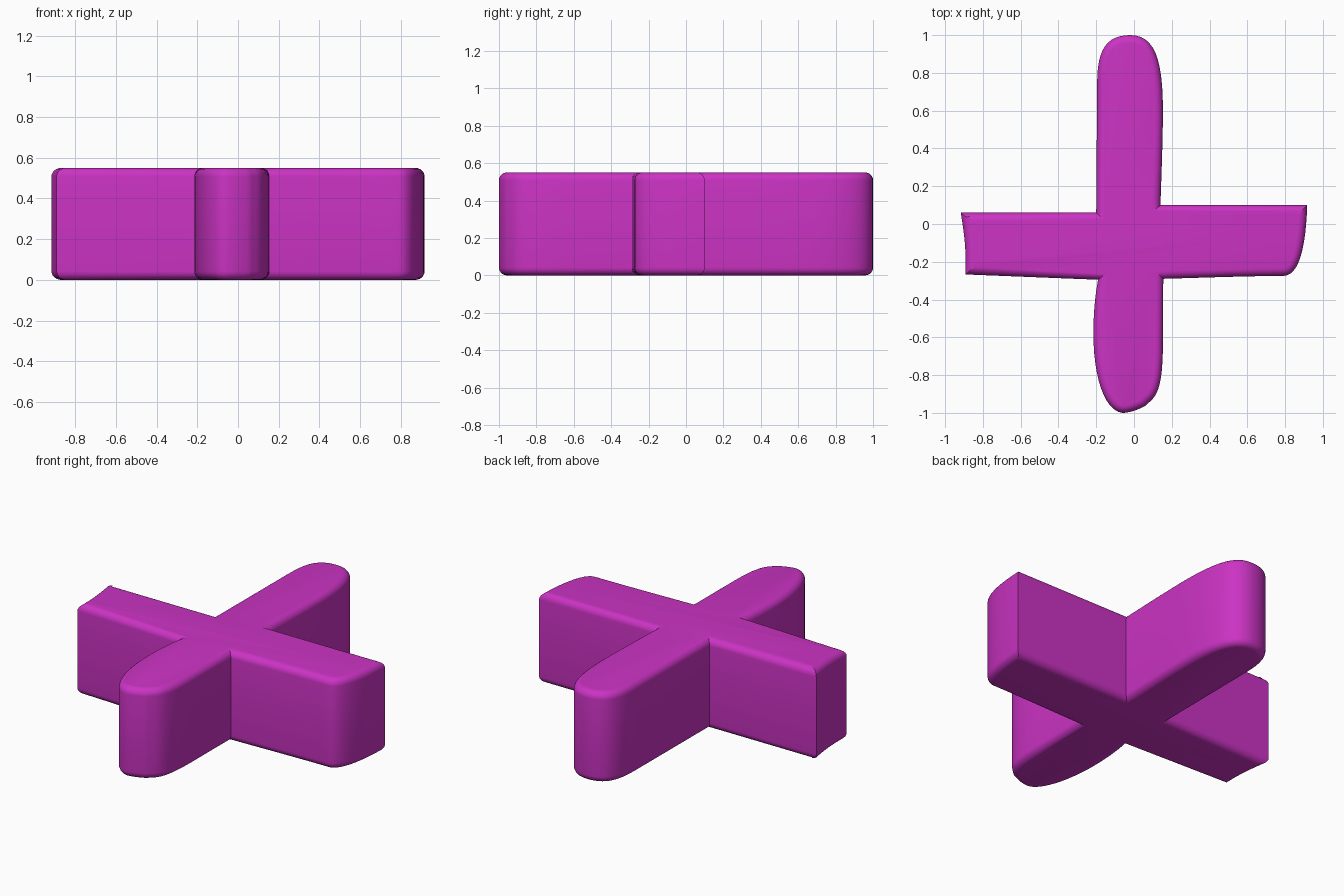
import bpy, bmesh, math
from mathutils import Vector
from mathutils.geometry import interpolate_bezier

if "Cube" in bpy.data.objects:
    bpy.data.objects.remove(bpy.data.objects["Cube"])

HEIGHT, BEVEL, STEPS = 0.55, 0.042, 6

# Outline, clockwise: point, then either a straight line or two bezier handles to the next point
outline = [
    ((-0.20, 0.06), None),                             # upper arm, left side
    ((-0.195, 0.75), ((-0.195, 0.93), (-0.14, 1.0))),
    ((-0.02, 1.0), ((0.11, 1.0), (0.153, 0.87))),      # rounded tip
    ((0.153, 0.60), ((0.153, 0.45), (0.145, 0.25))),
    ((0.14, 0.10), None),                              # right arm
    ((0.917, 0.10), ((0.91, -0.12), (0.875, -0.275))),
    ((0.79, -0.275), ((0.60, -0.275), (0.35, -0.285))),
    ((0.155, -0.29), None),                            # lower arm, right side
    ((0.153, -0.66), ((0.15, -0.92), (0.10, -0.92))),
    ((0.06, -0.963), ((-0.01, -1.0), (-0.055, -1.0))),
    ((-0.06, -1.0), ((-0.16, -0.99), (-0.215, -0.80))),
    ((-0.215, -0.58), ((-0.215, -0.47), (-0.205, -0.37))),
    ((-0.19, -0.295), None),                           # left arm
    ((-0.892, -0.267), ((-0.887, -0.13), (-0.90, -0.05))),
    ((-0.917, 0.06), None),
]


def sample(knots):
    points = []
    for i, (p, handles) in enumerate(knots):
        q = knots[(i + 1) % len(knots)][0]
        if handles is None:
            points.append(Vector(p))
        else:
            a, b = handles
            curve = interpolate_bezier(*(Vector((*v, 0)) for v in (p, a, b, q)), 13)
            points += [v.to_2d() for v in curve[:-1]]
    return points


def inset(points, d):
    result = []
    for i, p in enumerate(points):
        e0 = (p - points[i - 1]).normalized()
        e1 = (points[(i + 1) % len(points)] - p).normalized()
        n0, n1 = Vector((e0.y, -e0.x)), Vector((e1.y, -e1.x))
        result.append(p + (n0 + n1) * d / (1 + n0.dot(n1)))
    return result


# Rounded edge profile: inset distance and height, bottom to top
quarter = [(BEVEL * (1 - math.sin(t)), BEVEL * (1 - math.cos(t)))
           for t in (k * math.pi / 2 / STEPS for k in range(STEPS + 1))]
profile = quarter + [(d, HEIGHT - z) for d, z in reversed(quarter)]

# Stack the rings, bridge them and cap both ends
base = sample(outline)
bm = bmesh.new()
rings = [[bm.verts.new((p.x, p.y, z)) for p in inset(base, d)] for d, z in profile]
n = len(base)
for low, high in zip(rings, rings[1:]):
    for i in range(n):
        j = (i + 1) % n
        bm.faces.new((low[i], high[i], high[j], low[j]))
bm.faces.new(rings[0])
bm.faces.new(rings[-1][::-1])
bmesh.ops.recalc_face_normals(bm, faces=bm.faces)
mesh = bpy.data.meshes.new("cross_block")
bm.to_mesh(mesh)
bm.free()

cross = bpy.data.objects.new("cross_block", mesh)
bpy.context.collection.objects.link(cross)
material = bpy.data.materials.new("magenta")
material.diffuse_color = (0.6, 0.033, 0.55, 1)
material.use_nodes = True
material.node_tree.nodes["Principled BSDF"].inputs["Base Color"].default_value = material.diffuse_color
mesh.materials.append(material)
bpy.context.view_layer.objects.active = cross
cross.select_set(True)
bpy.ops.object.shade_smooth_by_angle(angle=math.radians(30))
